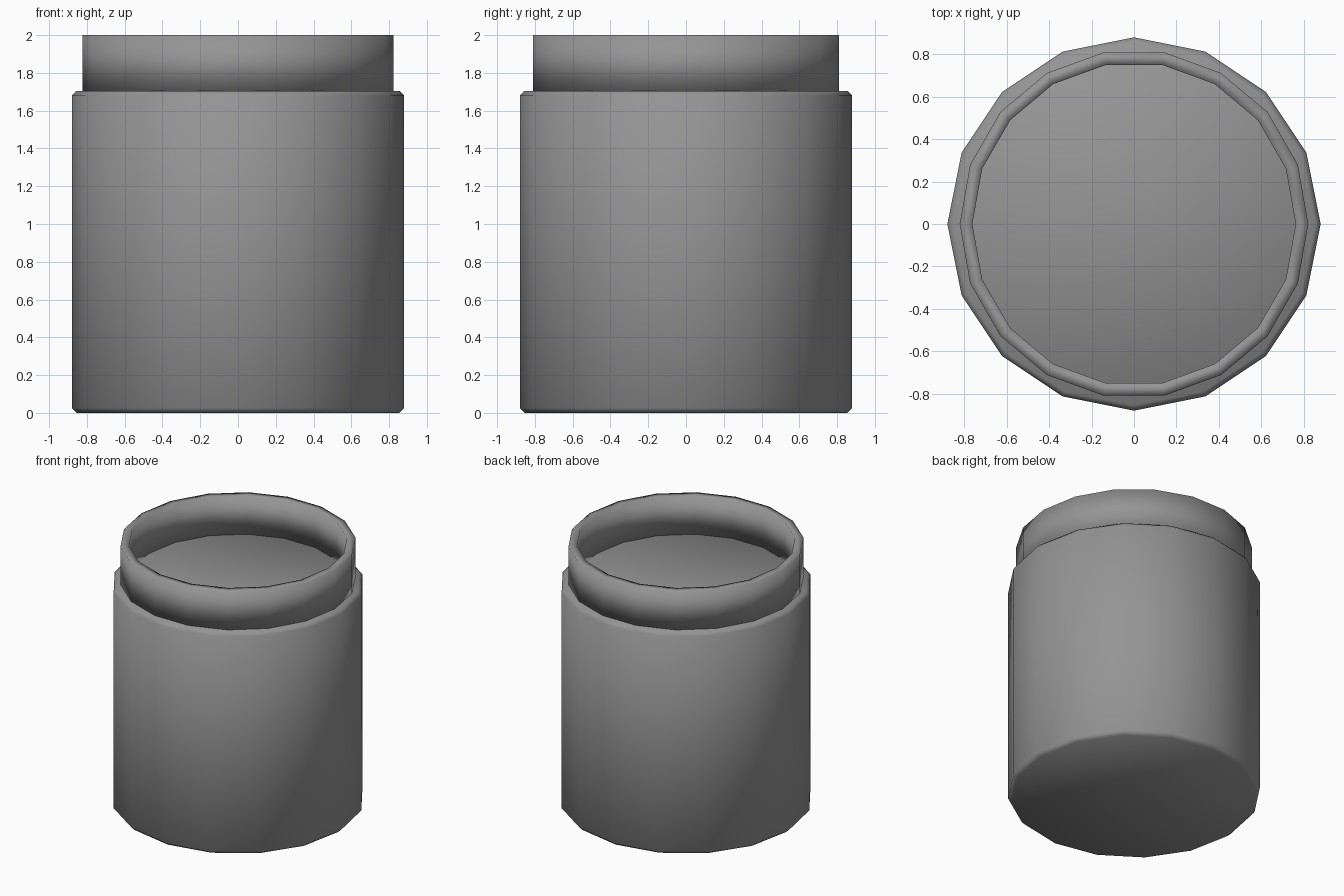
import bpy
import bmesh
from math import cos, sin, tau

cube = bpy.data.objects.get("Cube")
if cube:
    bpy.data.objects.remove(cube, do_unlink=True)

grey = bpy.data.materials.new("plain_grey")
grey.use_nodes = True
colour = (0.3, 0.3, 0.3, 1)
grey.diffuse_color = colour
grey.node_tree.nodes["Principled BSDF"].inputs["Base Color"].default_value = colour


def lathe(name, profile, sides, closed=False):
    """Revolve (radius, height) points; closed joins the ends, otherwise caps them."""
    bm = bmesh.new()
    rings = [[bm.verts.new((r * cos(tau * i / sides), r * sin(tau * i / sides), z))
              for i in range(sides)] for r, z in profile]
    pairs = list(zip(rings, rings[1:]))
    if closed:
        pairs.append((rings[-1], rings[0]))
    else:
        bm.faces.new(rings[0])
        bm.faces.new(rings[-1])
    for low, high in pairs:
        for i in range(sides):
            j = (i + 1) % sides
            bm.faces.new((low[i], low[j], high[j], high[i]))
    bmesh.ops.recalc_face_normals(bm, faces=bm.faces)
    for face in bm.faces:
        face.smooth = True
    mesh = bpy.data.meshes.new(name)
    bm.to_mesh(mesh)
    bm.free()
    mesh.materials.append(grey)
    obj = bpy.data.objects.new(name, mesh)
    bpy.context.collection.objects.link(obj)
    return obj


# Chamfered body, closed at top and bottom
lathe("body", [(0.855, 0), (0.88, 0.025), (0.88, 1.68), (0.855, 1.705)], 16)

# Raised open neck ring standing on the body
lathe("neck_ring", [(0.822, 1.70), (0.822, 2), (0.762, 2), (0.762, 1.70)], 18, closed=True)
